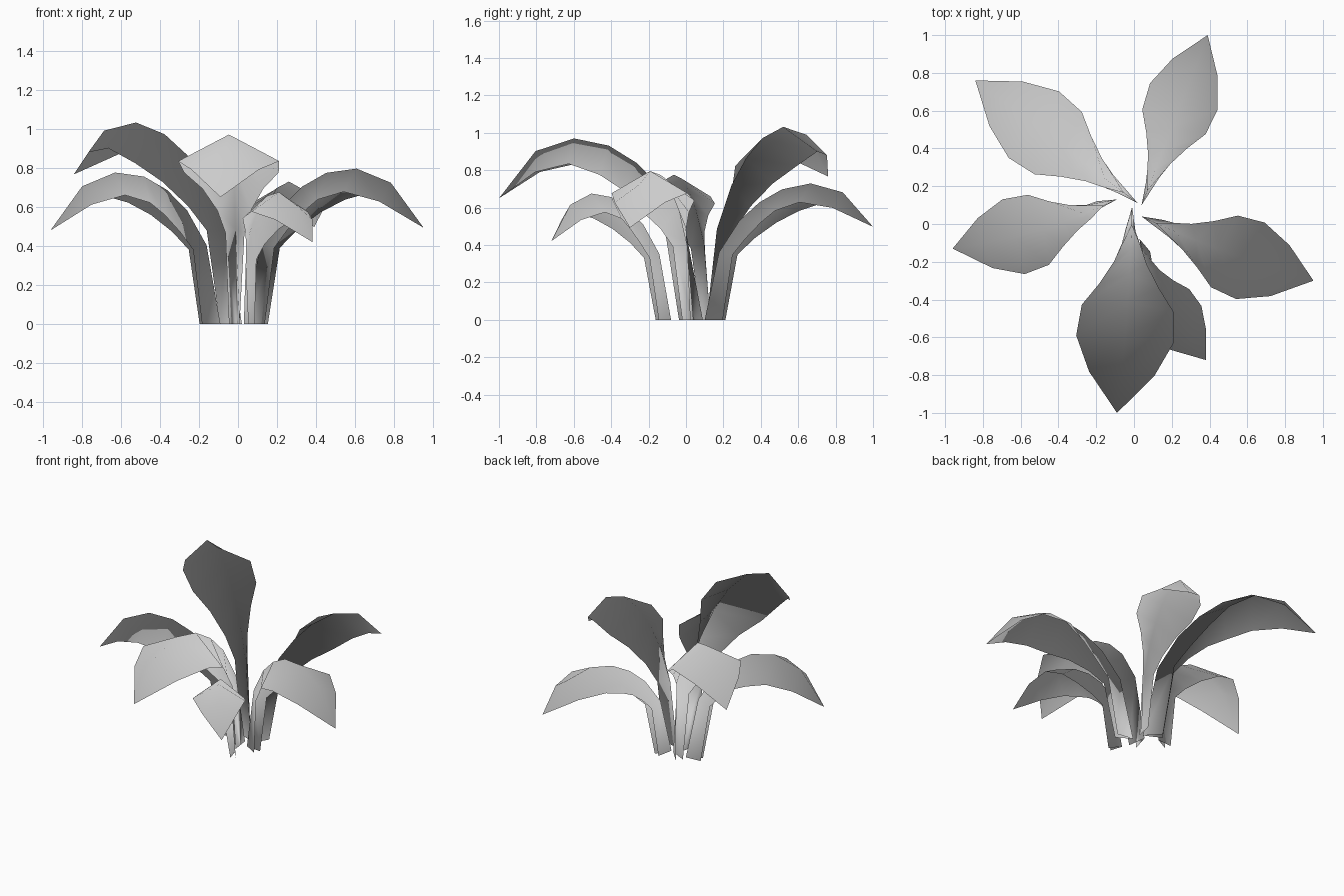
import bpy
from mathutils import Vector

if "Cube" in bpy.data.objects:
    bpy.data.objects.remove(bpy.data.objects["Cube"])

# Stations from root to tip:
# (ridge reach, ridge height, edge reach, edge height, half width), as fractions
STATIONS = [
    (0.00, 0.00, 0.115, 0.00, 0.025),
    (0.085, 0.50, 0.18, 0.48, 0.045),
    (0.205, 0.73, 0.27, 0.60, 0.08),
    (0.325, 0.866, 0.38, 0.715, 0.145),
    (0.46, 0.96, 0.49, 0.80, 0.225),
    (0.63, 1.00, 0.64, 0.86, 0.24),
    (0.82, 0.93, 0.81, 0.815, 0.16),
]
TIP_HEIGHT = 0.67

# name: (root x, y), (tip x, y), height, lift of the tip, width, sideways bend
LEAVES = {
    "leaf_back_left": ((0.02, 0.11), (-0.84, 0.76), 0.95, 0.13, 0.92, 0.0),
    "leaf_back_right": ((0.04, 0.10), (0.39, 1.00), 0.72, 0.015, 0.80, 0.0),
    "leaf_right": ((0.04, 0.04), (0.95, -0.30), 0.84, -0.07, 0.90, -0.02),
    "leaf_front": ((-0.01, 0.09), (-0.09, -1.00), 0.97, 0.00, 1.08, 0.015),
    "leaf_front_right": ((0.03, -0.08), (0.38, -0.72), 0.71, -0.055, 0.68, -0.05),
    "leaf_left": ((-0.09, 0.13), (-0.96, -0.13), 0.82, -0.07, 0.86, 0.035),
}


def make_leaf(name, root, tip, height, lift, width, bend):
    """Arching leaf folded along a raised ridge, channel open downwards."""
    start = Vector((*root, 0))
    axis = Vector((*tip, 0)) - start
    side = Vector((-axis.y, axis.x, 0)).normalized()

    def point(reach, z, across):
        sway = bend * 4 * reach * (1 - reach) if z > 0 else 0
        p = start + axis * reach + side * (across * width + sway)
        p.z = z * height + lift * reach if z > 0 else 0
        return p

    verts, faces = [], []
    for ridge_r, ridge_z, edge_r, edge_z, half in STATIONS:
        verts += [point(edge_r, edge_z, half),
                  point(ridge_r, ridge_z, 0),
                  point(edge_r, edge_z, -half)]
    for i in range(len(STATIONS) - 1):
        for j in (0, 1):
            a = i * 3 + j
            faces.append((a, a + 1, a + 4, a + 3))
    # Pointed tip
    end = len(verts)
    verts.append(point(1, TIP_HEIGHT, 0))
    faces += [(end - 3, end - 2, end), (end - 2, end - 1, end)]

    mesh = bpy.data.meshes.new(name)
    mesh.from_pydata(verts, [], faces)
    mesh.polygons.foreach_set("use_smooth", [True] * len(faces))
    mesh.update()
    # Foliage shading: normals fan outwards from the middle of the plant
    mesh.normals_split_custom_set_from_vertices(
        [Vector((v.x, v.y, v.z * 0.6)).normalized() for v in verts])
    bpy.context.collection.objects.link(bpy.data.objects.new(name, mesh))


for leaf, values in LEAVES.items():
    make_leaf(leaf, *values)
